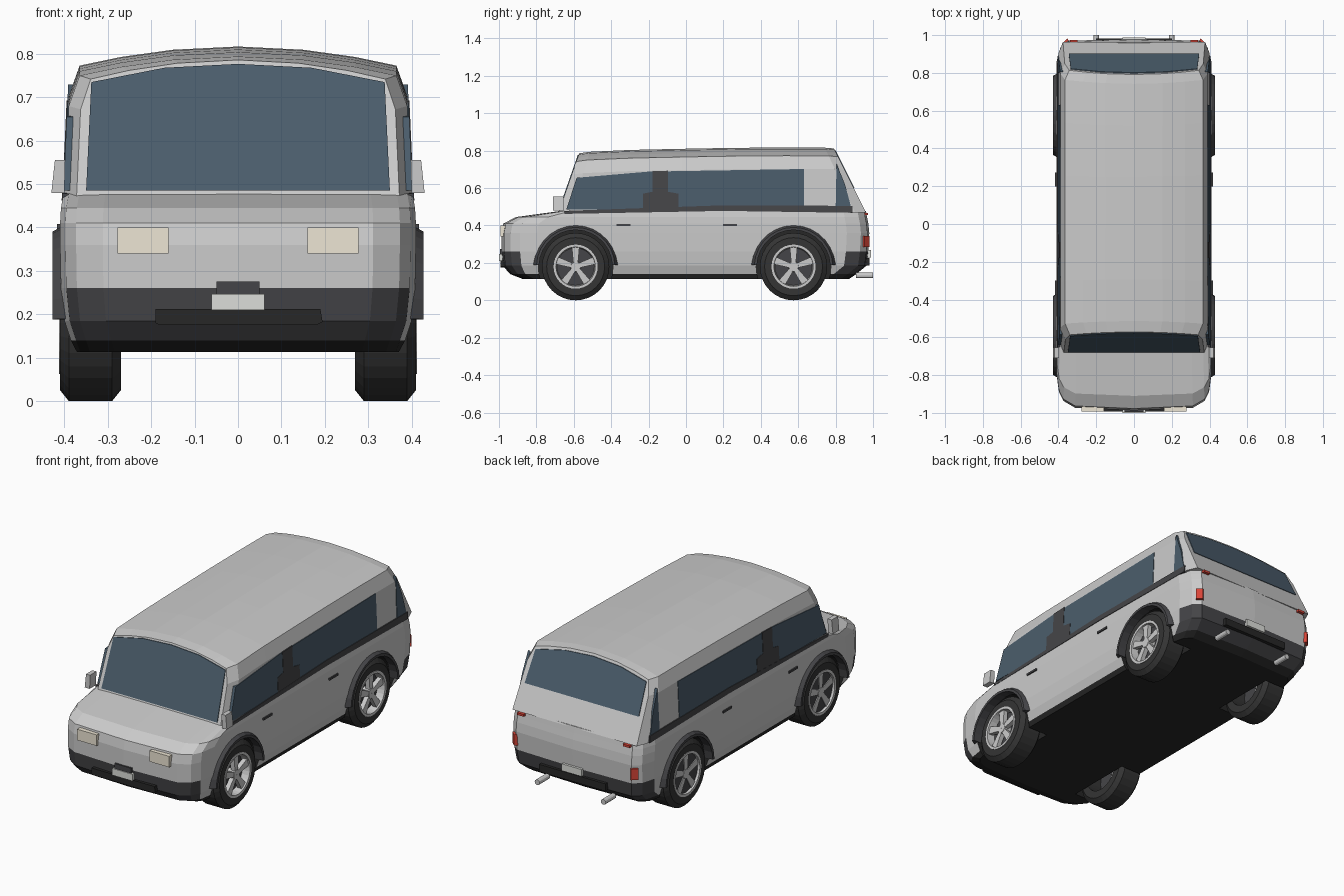
import bpy, bmesh, math
from mathutils import Matrix, Vector

if "Cube" in bpy.data.objects:
    bpy.data.objects.remove(bpy.data.objects["Cube"])


def material(name, r, g, b):
    m = bpy.data.materials.new(name)
    m.diffuse_color = (r, g, b, 1)
    m.use_nodes = True
    m.node_tree.nodes["Principled BSDF"].inputs["Base Color"].default_value = m.diffuse_color
    return m


paint = material("paint", .66, .66, .66)
dark = material("dark_trim", .06, .06, .065)
black = material("underside", .02, .02, .02)
glass = material("glass", .07, .11, .15)
rubber = material("rubber", .035, .035, .035)
metal = material("alloy", .62, .62, .65)
cream = material("headlight", .85, .79, .66)
red = material("tail_light", .7, .06, .04)
plate = material("plate", .72, .73, .7)


def make(name, verts, faces, mats, indices=None):
    me = bpy.data.meshes.new(name)
    me.from_pydata(verts, [], faces)
    for m in mats:
        me.materials.append(m)
    if indices:
        me.polygons.foreach_set("material_index", indices)
    bm = bmesh.new()
    bm.from_mesh(me)
    bmesh.ops.recalc_face_normals(bm, faces=bm.faces)
    bm.to_mesh(me)
    bm.free()
    ob = bpy.data.objects.new(name, me)
    bpy.context.collection.objects.link(ob)
    return ob


def box(name, x, y, z, mat, turn=0):
    c = [(a + b) / 2 for a, b in (x, y, z)]
    s = [b - a for a, b in (x, y, z)]
    bm = bmesh.new()
    bmesh.ops.create_cube(bm, size=1, matrix=Matrix.Translation(c)
                          @ Matrix.Rotation(turn, 4, 'Z') @ Matrix.Diagonal((*s, 1)))
    me = bpy.data.meshes.new(name)
    bm.to_mesh(me)
    bm.free()
    me.materials.append(mat)
    ob = bpy.data.objects.new(name, me)
    bpy.context.collection.objects.link(ob)
    return ob


def panel(name, pts, inward, mat):
    # thin slab: outer outline plus the same outline pushed inward
    n = len(pts)
    back = [tuple(Vector(p) + Vector(inward)) for p in pts]
    faces = [tuple(range(n)), tuple(range(2 * n - 1, n - 1, -1))]
    faces += [(i, (i + 1) % n, n + (i + 1) % n, n + i) for i in range(n)]
    return make(name, list(pts) + back, faces, [mat])


def lathe(name, profile, centre, mat, seg=32, a0=0, a1=2 * math.pi):
    # closed (x, radius) profile swept around an axis along x
    full = abs(a1 - a0 - 2 * math.pi) < 1e-6
    rows = seg if full else seg + 1
    n, verts, faces = len(profile), [], []
    for i in range(rows):
        a = a0 + (a1 - a0) * i / seg
        verts += [(centre[0] + x, centre[1] + r * math.cos(a), centre[2] + r * math.sin(a))
                  for x, r in profile]
    for i in range(seg):
        j = (i + 1) % rows
        faces += [(i * n + k, i * n + (k + 1) % n, j * n + (k + 1) % n, j * n + k) for k in range(n)]
    if not full:
        faces += [tuple(range(n)), tuple(range((rows - 1) * n, rows * n))]
    return make(name, verts, faces, [mat])


# Lower body: stacked outlines (height, half width, front, rear, corner scale)
rings = [(.113, .375, -.87, .87, .6), (.14, .385, -.94, .91, .8), (.185, .40, -.98, .965, 1),
         (.26, .408, -.987, .975, 1), (.36, .41, -.987, .98, 1), (.41, .41, -.977, .975, 1),
         (.445, .408, -.91, .968, .9), (.478, .402, -.67, .962, .3)]
verts, faces, idx = [], [], []
for z, w, f, r, k in rings:
    half = [(0, f), (.76 * w, f + .014 * k), (.91 * w, f + .05 * k), (.97 * w, f + .1 * k),
            (w, f + .19 * k), (w, 0), (w, r - .12), (.95 * w, r - .045), (.85 * w, r - .01), (0, r)]
    verts += [(x, y, z) for x, y in half] + [(-x, y, z) for x, y in half[-2:0:-1]]
n = len(verts) // len(rings)
for j in range(len(rings) - 1):
    for i in range(n):
        faces.append((j * n + i, j * n + (i + 1) % n, (j + 1) * n + (i + 1) % n, (j + 1) * n + i))
        bumper = i < 3 or i >= n - 3 or 6 <= i < n - 6
        idx.append(2 if j == 0 else 1 if j < 3 and bumper else 0)
faces += [tuple(range(n)), tuple(range((len(rings) - 1) * n, len(rings) * n))]
idx += [2, 0]
body = make("lower_body", verts, faces, [paint, dark, black], idx)

# Wheel wells cut out of the lower body
WHEELS = [(s, y) for s in (-1, 1) for y in (-.59, .575)]
for s, y in WHEELS:
    cut = lathe("wheel_well_cutter", [(-.13, .001), (-.13, .2), (.13, .2), (.13, .001)],
                (s * .385, y, .18), black)
    bpy.context.view_layer.objects.active = body
    mod = body.modifiers.new("wheel_well", 'BOOLEAN')
    mod.object, mod.operation, mod.solver = cut, 'DIFFERENCE', 'EXACT'
    mod.material_mode = 'TRANSFER'
    bpy.ops.object.modifier_apply(modifier=mod.name)
    bpy.data.objects.remove(cut)


# Cabin: cross-sections lofted front to back, ends raked
def y_front(z):
    return -.68 + .35 * (z - .475)


def y_rear(z):
    return .96 - .5 * (z - .475)


stations = [(0, .742, .93), (.04, .75, 1), (.2, .76, 1), (.4, .766, 1), (.6, .771, 1),
            (.8, .773, 1), (.965, .772, 1), (1, .768, .94)]
verts, faces = [], []
for t, e, k in stations:
    half = [(.40, .47), (.39, e - .07), (.365, e)]
    half += [(x, e + .044 * (1 - (x / .365) ** 2)) for x in (.27, .15, 0)]
    for x, z in half + [(-x, z) for x, z in half[-2::-1]]:
        verts.append((x * k, y_front(z) * (1 - t) + y_rear(z) * t, z))
n = len(verts) // len(stations)
for j in range(len(stations) - 1):
    faces += [(j * n + i, j * n + (i + 1) % n, (j + 1) * n + (i + 1) % n, (j + 1) * n + i)
              for i in range(n)]
faces += [tuple(range(n)), tuple(range((len(stations) - 1) * n, len(stations) * n))]
make("cabin", verts, faces, [paint])

# Windscreen and rear window
screen = [(.35, .485), (.338, .735), (.17, .768), (0, .777)]
back = [(.345, .60), (.335, .758), (.17, .79), (0, .80)]
for name, prof, fy, d in (("windscreen", screen, y_front, -.004), ("rear_window", back, y_rear, .004)):
    outline = prof + [(-x, z) for x, z in prof[-2::-1]]
    panel(name, [(x, fy(z) + d, z) for x, z in outline], (0, -3 * d, 0), glass)

# Side glass, belt trim, door pillar, handles and mirrors
side_parts = [
    ("side_window", [(-.64, .485), (-.585, .655), (-.2, .688), (.63, .702), (.63, .49)], glass, .003),
    ("rear_quarter_glass", [(.80, .49), (.885, .49), (.85, .62), (.805, .73)], glass, .003),
    ("belt_trim", [(-.65, .462), (-.65, .478), (.2, .508), (.89, .505), (.89, .468), (.2, .478)], dark, .006),
    ("door_pillar", [(-.23, .49), (-.23, .57), (-.18, .58), (-.18, .69), (-.095, .693),
                     (-.095, .58), (-.04, .57), (-.04, .49)], dark, .005)]
for s in (-1, 1):
    for name, pts, mat, lift in side_parts:
        panel(name, [(s * (.40 - .045 * (z - .47) + lift), y, z) for y, z in pts],
              (-s * .015, 0, 0), mat)
    for y in (-.335, .235):
        box("door_handle", sorted((s * .40, s * .417)), (y - .037, y + .037), (.397, .408), dark)
    m = [(.40, .48), (.43, .48), (.422, .555), (.398, .555)]
    panel("mirror", [(s * x, -.71, z) for x, z in m], (0, .055, 0), paint)

    # Lights and exhaust
    box("headlight", sorted((s * .16, s * .278)), (-.992, -.95), (.34, .40), cream)
    box("tail_light", sorted((s * .338, s * .376)), (.942, .972), (.285, .345), red, -s * .75)
    box("upper_tail_light", sorted((s * .30, s * .34)), (.95, .974), (.455, .467), red)
    bm = bmesh.new()
    bmesh.ops.create_cone(bm, cap_ends=True, segments=12, radius1=.015, radius2=.015, depth=.09,
                          matrix=Matrix.Translation((s * .2, .955, .133))
                          @ Matrix.Rotation(math.pi / 2, 4, 'X'))
    me = bpy.data.meshes.new("exhaust_pipe")
    bm.to_mesh(me)
    bm.free()
    me.materials.append(metal)
    bpy.context.collection.objects.link(bpy.data.objects.new("exhaust_pipe", me))

# Bumper inserts and number plates
panel("front_grille", [(x, -.993, z) for x, z in ((-.19, .18), (-.18, .175), (.18, .175), (.195, .182),
      (.19, .212), (-.19, .212))], (0, .04, 0), black)
box("front_plate_bracket", (-.05, .05), (-.995, -.96), (.245, .275), dark)
box("front_plate", (-.061, .061), (-1, -.96), (.21, .247), plate)
box("rear_bumper_insert", (-.2, .2), (.94, .982), (.185, .225), black)
box("rear_plate", (-.06, .06), (.95, .988), (.23, .268), plate)

# Wheels: tyre, rim barrel, hub, five spokes, arch flare
for s, y in WHEELS:
    c = (s * .34, y, .18)
    tyre = lathe("tyre", [(-.07, .115), (-.07, .155), (-.05, .18), (.05, .18), (.07, .155), (.07, .115)],
                 c, rubber)
    lathe("rim", [(s * .03, .1), (s * .03, .118), (s * .073, .118), (s * .073, .105)], c, metal)
    lathe("brake_disc", [(-.06, .001), (-.06, .116), (s * .025, .116), (s * .025, .001)], c, dark)
    lathe("hub", [(s * .02, .001), (s * .02, .03), (s * .066, .026), (s * .066, .001)], c, metal, 15)
    for k in range(5):
        rot = Matrix.Rotation(math.pi / 2 + k * 2 * math.pi / 5, 3, 'X')
        pts = [Vector(c) + rot @ Vector((s * .064, u, v))
               for u, v in ((.015, -.012), (.112, -.021), (.112, .021), (.015, .012))]
        panel("spoke", [tuple(p) for p in pts], (-s * .025, 0, 0), metal)
    lathe("arch_flare", [(s * .04, .196), (s * .088, .196), (s * .088, .21), (s * .06, .226), (s * .04, .226)],
          c, dark, 14, .04, math.pi - .04)
